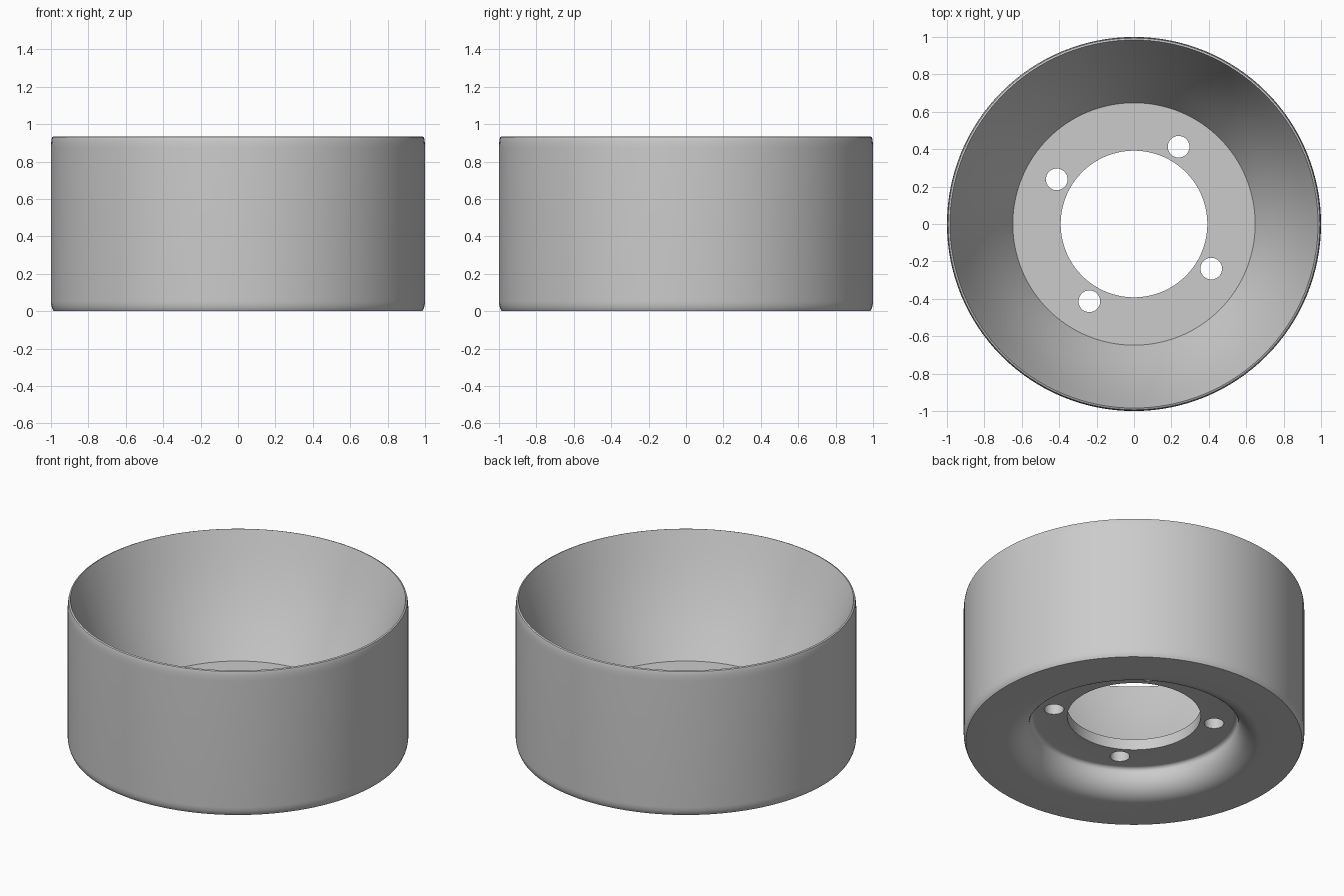
import bpy, bmesh
from math import sin, cos, pi, radians
from mathutils import Matrix, Vector

cube = bpy.data.objects.get("Cube")
if cube:
    bpy.data.objects.remove(cube, do_unlink=True)

SEGMENTS = 128
HEIGHT, FLOOR_TOP, FLOOR_BOTTOM = 0.935, 0.235, 0.165
BORE, HOLE, HOLE_RING = 0.392, 0.058, 0.477

# Single grey finish
grey = bpy.data.materials.new("plain grey")
grey.use_nodes = True
color = (0.6, 0.6, 0.6, 1)
grey.diffuse_color = color
grey.node_tree.nodes["Principled BSDF"].inputs["Base Color"].default_value = color


def arc(cx, cz, rx, rz, start, end, steps=8):
    """Points of an elliptical arc in the radius/height plane, in degrees."""
    angles = [radians(start + (end - start) * i / steps) for i in range(steps + 1)]
    return [(cx + rx * cos(a), cz + rz * sin(a)) for a in angles]


def bowl(inner, outer, bulge, steps=12):
    """Gently concave wall from the rim down to the floor."""
    a, b = Vector(inner), Vector(outer)
    side = Vector((b.y - a.y, a.x - b.x)).normalized()
    return [tuple(b.lerp(a, i / steps) + side * bulge * sin(pi * i / steps))
            for i in range(steps + 1)]


# Closed cross-section: bore, underside recess, outer wall, rim, bowl
profile = [(BORE, FLOOR_TOP), (BORE, FLOOR_BOTTOM)]
profile += arc(0.585, 0.14, 0.025, 0.025, 90, 0, 6)
profile += arc(0.75, 0.14, 0.14, 0.14, 180, 270, 14)[1:]
profile += arc(0.98, 0.055, 0.02, 0.055, -70, 0)
profile += arc(0.99, 0.87, 0.01, 0.065, 0, 70, 6)
profile += bowl((0.648, FLOOR_TOP), (0.984, HEIGHT), 0.022)

# Revolve the cross-section into the body
bm = bmesh.new()
rings = []
for r, z in profile:
    rings.append([bm.verts.new((r * cos(2 * pi * i / SEGMENTS),
                                r * sin(2 * pi * i / SEGMENTS), z))
                  for i in range(SEGMENTS)])
for a, b in zip(rings, rings[1:] + rings[:1]):
    for i in range(SEGMENTS):
        j = (i + 1) % SEGMENTS
        bm.faces.new((a[i], a[j], b[j], b[i]))
for v in bm.verts:
    v.co.z = min(max(v.co.z, 0), HEIGHT)
# Settle the lower and upper edges onto flat planes
low = min(z for r, z in profile if r > 0.97)
for v in bm.verts:
    if v.co.z <= low + 0.0001 and v.co.xy.length > 0.97:
        v.co.z = 0
bmesh.ops.recalc_face_normals(bm, faces=bm.faces)
mesh = bpy.data.meshes.new("hub_bowl")
bm.to_mesh(mesh)
bm.free()
mesh.materials.append(grey)
body = bpy.data.objects.new("hub_bowl", mesh)
bpy.context.collection.objects.link(body)

# Four bolt holes through the floor
bm = bmesh.new()
for k in range(4):
    a = radians(60 + 90 * k)
    place = Matrix.Translation((HOLE_RING * cos(a), HOLE_RING * sin(a), 0.2))
    bmesh.ops.create_cone(bm, cap_ends=True, segments=32, radius1=HOLE,
                          radius2=HOLE, depth=0.2, matrix=place)
cut_mesh = bpy.data.meshes.new("bolt_hole_cutter")
bm.to_mesh(cut_mesh)
bm.free()
cut_mesh.materials.append(grey)
cutter = bpy.data.objects.new("bolt_hole_cutter", cut_mesh)
cutter.hide_render = True
bpy.context.collection.objects.link(cutter)

mod = body.modifiers.new("bolt_holes", 'BOOLEAN')
mod.operation = 'DIFFERENCE'
mod.solver = 'EXACT'
mod.object = cutter
bpy.ops.object.select_all(action='DESELECT')
body.select_set(True)
bpy.context.view_layer.objects.active = body
bpy.ops.object.modifier_apply(modifier=mod.name)
bpy.data.objects.remove(cutter, do_unlink=True)
bpy.ops.object.shade_smooth_by_angle(angle=radians(30))
